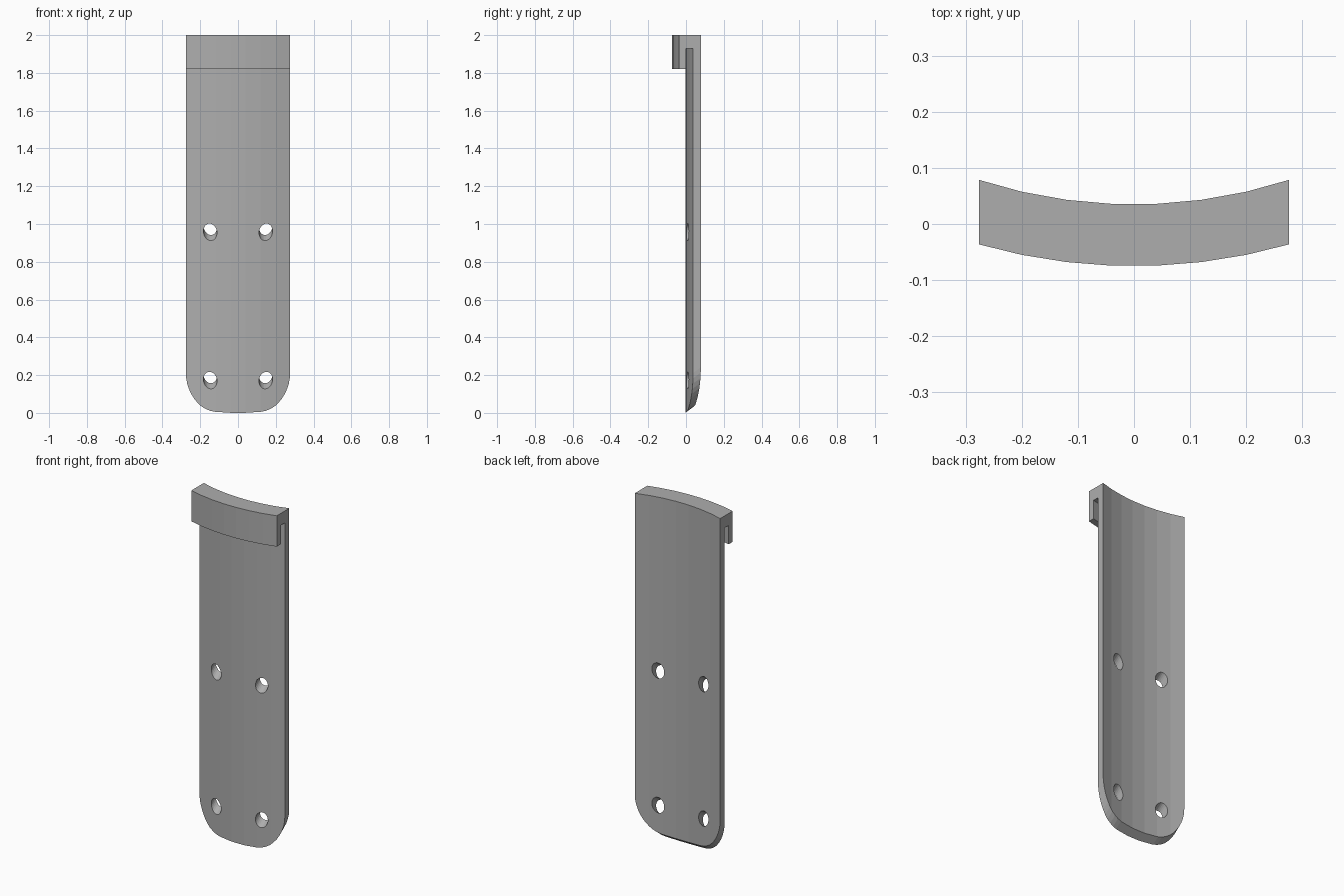
import bpy, bmesh, math

cube = bpy.data.objects.get("Cube")
if cube:
    bpy.data.objects.remove(cube, do_unlink=True)

HALF_W = 0.276      # half width of the plate
ARC_Y = 0.935       # centre of the concentric arcs
SLOPE = 0.75        # rise of the holes and lower edge towards the back
FRONT_Y = -0.004

grey = bpy.data.materials.new("plain grey")
grey.use_nodes = True
grey.diffuse_color = (0.42, 0.42, 0.42, 1)
grey.node_tree.nodes["Principled BSDF"].inputs["Base Color"].default_value = grey.diffuse_color


def loft(name, rings):
    """Closed solid through equal-length rings of points."""
    bm = bmesh.new()
    loops = [[bm.verts.new(p) for p in ring] for ring in rings]
    for a, b in zip(loops, loops[1:]):
        for i in range(len(a)):
            j = (i + 1) % len(a)
            bm.faces.new((a[i], a[j], b[j], b[i]))
    bm.faces.new(loops[0])
    bm.faces.new(loops[-1])
    bmesh.ops.recalc_face_normals(bm, faces=bm.faces)
    mesh = bpy.data.meshes.new(name)
    bm.to_mesh(mesh)
    bm.free()
    mesh.materials.append(grey)
    obj = bpy.data.objects.new(name, mesh)
    bpy.context.collection.objects.link(obj)
    return obj


def slanted_prism(name, outline):
    """Extrude an (x, z) outline through the plate, rising towards the back."""
    return loft(name, [[(x, y, z + SLOPE * (y - FRONT_Y)) for x, z in outline]
                       for y in (-0.3, 0.3)])


def cut(target, cutter, operation):
    cutter.hide_render = True
    mod = target.modifiers.new("cut", 'BOOLEAN')
    mod.operation = operation
    mod.solver = 'EXACT'
    mod.object = cutter
    bpy.context.view_layer.objects.active = target
    bpy.ops.object.modifier_apply(modifier=mod.name)
    bpy.data.objects.remove(cutter, do_unlink=True)


# Curved plate with a hooked lip: (radius, height) section swept across x
section = [(1.01, 2), (1.01, 1.82), (0.974, 1.82), (0.974, 1.93),
           (0.939, 1.93), (0.939, -0.2), (0.9, -0.2), (0.9, 2)]
stations = [0.08 * i - 0.28 for i in range(8)]
plate = loft("hooked_plate", [[(x, ARC_Y - math.sqrt(r * r - x * x), z) for r, z in section]
                              for x in stations])

# Trim the sides and round the lower corners
rx, rz, steps = 0.15, 0.18, 10
corner = []
for i in range(steps + 1):
    a = math.pi / 2 * i / steps
    corner.append((HALF_W - rx + rx * math.sin(a), rz - rz * math.cos(a)))
right = corner + [(HALF_W, 3)]
outline = right + [(-x, z) for x, z in reversed(right)]
cut(plate, slanted_prism("outline_cutter", outline), 'INTERSECT')

# Four slanted round holes
for side in (-1, 1):
    for z in (0.163, 0.948):
        ring = [(side * 0.147 + 0.036 * math.cos(math.tau * i / 24),
                 z + 0.045 * math.sin(math.tau * i / 24)) for i in range(24)]
        cut(plate, slanted_prism("hole_cutter", ring), 'DIFFERENCE')
